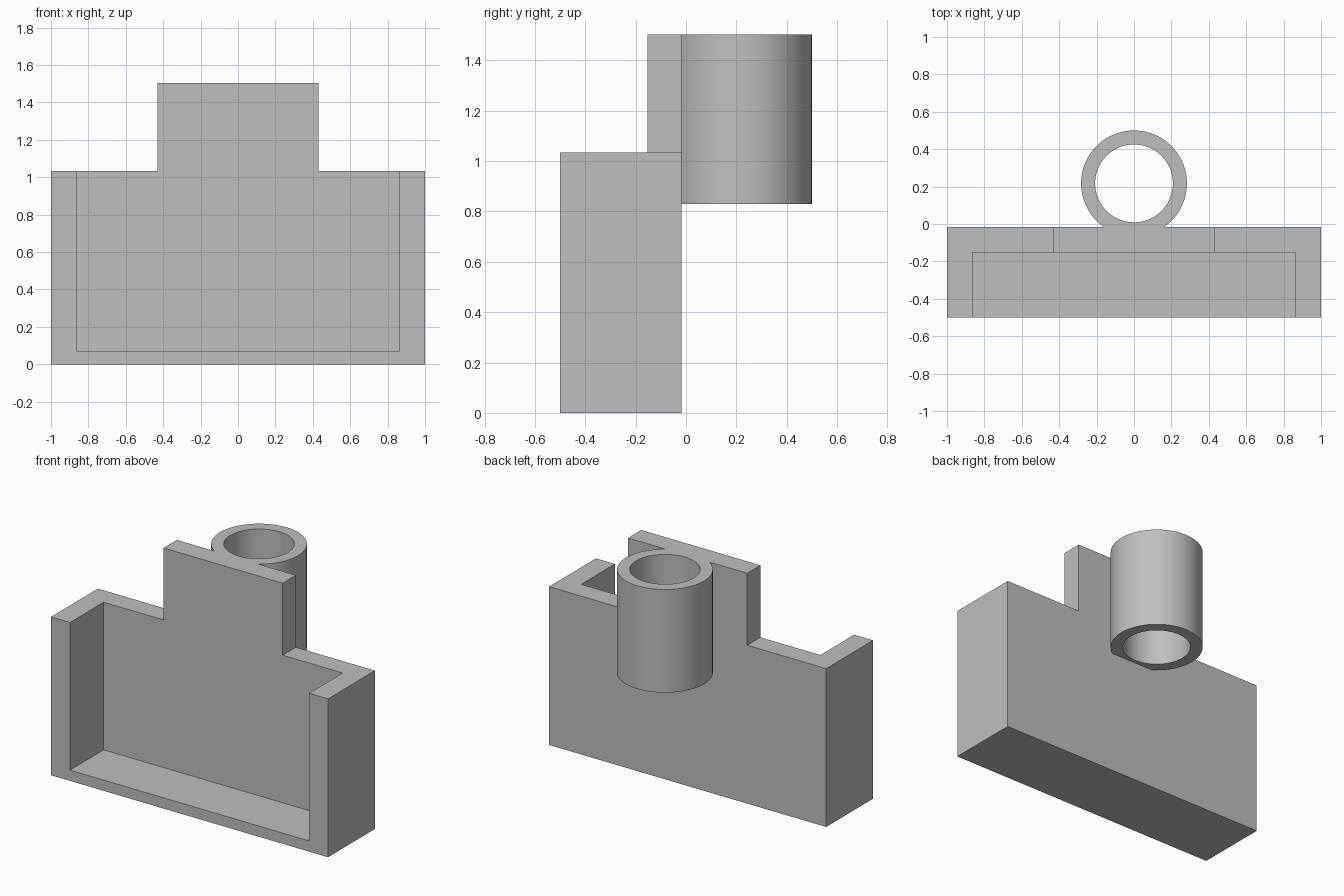
import bpy, bmesh, math
from mathutils import Vector

cube = bpy.data.objects.get("Cube")
if cube:
    bpy.data.objects.remove(cube, do_unlink=True)

grey = bpy.data.materials.new("plain grey")
grey.use_nodes = True
colour = (0.52, 0.52, 0.52, 1)
grey.diffuse_color = colour
grey.node_tree.nodes["Principled BSDF"].inputs["Base Color"].default_value = colour


def make_object(name, bm):
    bmesh.ops.recalc_face_normals(bm, faces=bm.faces)
    mesh = bpy.data.meshes.new(name)
    bm.to_mesh(mesh)
    bm.free()
    mesh.materials.append(grey)
    obj = bpy.data.objects.new(name, mesh)
    bpy.context.collection.objects.link(obj)
    return obj


def prism(name, profile, start, depth):
    """Extrude a closed (x, z) profile along y."""
    bm = bmesh.new()
    face = bm.faces.new([bm.verts.new((x, start, z)) for x, z in profile])
    ext = bmesh.ops.extrude_face_region(bm, geom=[face])["geom"]
    bmesh.ops.translate(bm, vec=Vector((0, depth, 0)),
                        verts=[v for v in ext if isinstance(v, bmesh.types.BMVert)])
    return make_object(name, bm)


def cylinder(name, radius, y, bottom, top):
    bm = bmesh.new()
    bmesh.ops.create_cone(bm, cap_ends=True, segments=96, radius1=radius,
                          radius2=radius, depth=top - bottom)
    bmesh.ops.translate(bm, vec=(0, y, (top + bottom) / 2), verts=bm.verts)
    return make_object(name, bm)


def combine(target, tool, operation):
    """Apply a boolean, then drop the helper."""
    tool.hide_render = True
    mod = target.modifiers.new(operation, "BOOLEAN")
    mod.operation, mod.object, mod.solver = operation, tool, "EXACT"
    bpy.context.view_layer.objects.active = target
    bpy.ops.object.modifier_apply(modifier=mod.name)
    bpy.data.objects.remove(tool, do_unlink=True)


FRONT, BACK, PANEL = -0.5, -0.017, -0.153
SHOULDER, TOP, TAB = 1.033, 1.503, 0.43
TUBE_Y = 0.217

# Body: stepped outline, mirrored across x
half = [(1, 0), (1, SHOULDER), (TAB, SHOULDER), (TAB, TOP)]
outline = half + [(-x, z) for x, z in reversed(half)]
holder = prism("tray_holder", outline, FRONT, BACK - FRONT)

# Open-topped pocket leaves the side walls, floor and back panel
w = 0.863
pocket = prism("pocket_cutter", [(-w, 0.07), (w, 0.07), (w, 2), (-w, 2)],
               FRONT - 0.1, PANEL - FRONT + 0.1)
combine(holder, pocket, "DIFFERENCE")

# Mounting tube merged into the back panel
combine(holder, cylinder("mounting_tube", 0.283, TUBE_Y, 0.83, TOP), "UNION")
combine(holder, cylinder("bore_cutter", 0.208, TUBE_Y, 0.7, 1.7), "DIFFERENCE")

# Smooth tube walls, crisp edges elsewhere
bpy.ops.object.select_all(action="DESELECT")
holder.select_set(True)
bpy.context.view_layer.objects.active = holder
bpy.ops.object.shade_smooth_by_angle(angle=math.radians(30))
